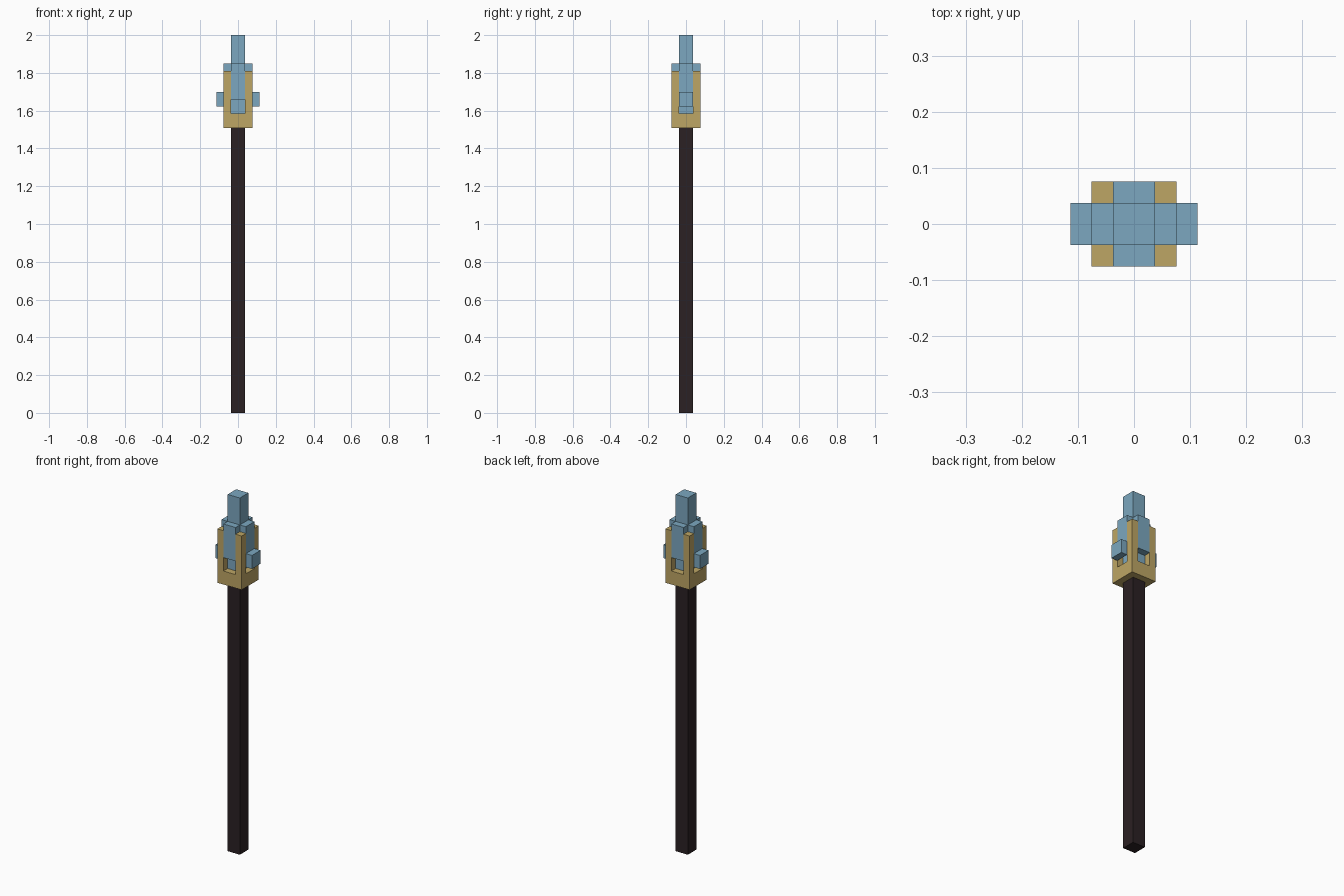
import bpy
import bmesh
from mathutils import Matrix, Vector

U = 2 / 53  # one block unit; the staff is 53 units tall

if "Cube" in bpy.data.objects:
    bpy.data.objects.remove(bpy.data.objects["Cube"], do_unlink=True)


def material(name, rgb):
    mat = bpy.data.materials.new(name)
    mat.use_nodes = True
    color = (*rgb, 1)
    mat.diffuse_color = color
    mat.node_tree.nodes["Principled BSDF"].inputs["Base Color"].default_value = color
    return mat


def block(name, mat, x, y, z):
    """Box spanning the (low, high) ranges, given in block units."""
    low, high = (Vector(corner) * U for corner in zip(x, y, z))
    size = Matrix.Diagonal((*(high - low), 1))
    bm = bmesh.new()
    bmesh.ops.create_cube(bm, size=1, matrix=Matrix.Translation((low + high) / 2) @ size)
    mesh = bpy.data.meshes.new(name)
    bm.to_mesh(mesh)
    bm.free()
    mesh.materials.append(mat)
    obj = bpy.data.objects.new(name, mesh)
    bpy.context.collection.objects.link(obj)
    return obj


def span(side, near, far):
    return sorted((side * near, side * far))


wood = material("dark wood", (0.024, 0.015, 0.017))
gold = material("gold", (0.515, 0.381, 0.130))
crystal = material("blue crystal", (0.200, 0.390, 0.525))

core = (-1, 1)

# Shaft, socket base and central crystal
block("shaft", wood, core, core, (0, 40))
block("socket_base", gold, (-2, 2), (-2, 2), (40, 42))
block("crystal_core", crystal, core, core, (42, 53))

# Gold corner posts, leaving an open window low on each face
for side_x, x_name in ((-1, "right"), (1, "left")):
    for side_y, y_name in ((-1, "front"), (1, "back")):
        block(f"socket_post_{y_name}_{x_name}", gold,
              span(side_x, 1, 2), span(side_y, 1, 2), (42, 48))

# Crystal ribs between the posts
for side, x_name, y_name in ((-1, "right", "front"), (1, "left", "back")):
    block(f"crystal_rib_{x_name}", crystal, span(side, 1, 2), core, (44, 49))
    block(f"crystal_rib_{y_name}", crystal, core, span(side, 1, 2), (44, 49))
    # Prong standing out from the side rib
    block(f"crystal_prong_{x_name}", crystal, span(side, 2, 3), core, (43, 45))
